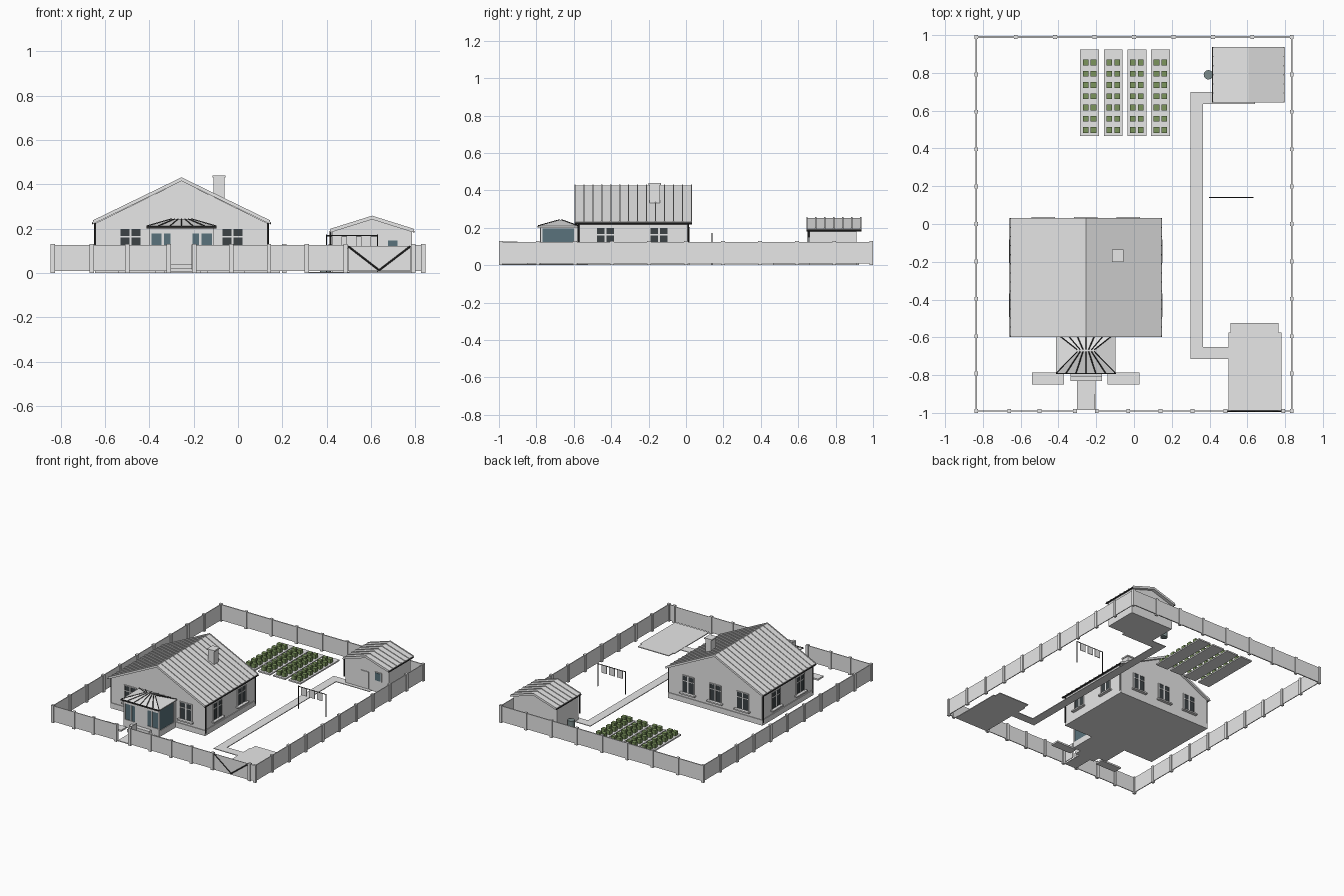
import bpy, bmesh, math
from mathutils import Vector

if "Cube" in bpy.data.objects:
    bpy.data.objects.remove(bpy.data.objects["Cube"])


def material(name, r, g, b):
    m = bpy.data.materials.new(name)
    m.diffuse_color = (r, g, b, 1)
    m.use_nodes = True
    m.node_tree.nodes["Principled BSDF"].inputs["Base Color"].default_value = m.diffuse_color
    return m


GREY = material("light_grey", 0.8, 0.8, 0.8)
BLACK = material("black_metal", 0.03, 0.03, 0.03)
PANE = material("dark_pane", 0.045, 0.055, 0.06)
GLASS = material("blue_glass", 0.10, 0.17, 0.20)
GREEN = material("leaf_green", 0.20, 0.30, 0.11)
TEAL = material("barrel_grey", 0.20, 0.26, 0.26)


def finish(name, bm, mat):
    bmesh.ops.recalc_face_normals(bm, faces=bm.faces)
    mesh = bpy.data.meshes.new(name)
    bm.to_mesh(mesh)
    bm.free()
    mesh.materials.append(mat)
    ob = bpy.data.objects.new(name, mesh)
    bpy.context.collection.objects.link(ob)
    return ob


def boxes(name, items, mat):
    """One object from boxes given as (x0, x1, y0, y1, z0, z1)."""
    bm = bmesh.new()
    for x0, x1, y0, y1, z0, z1 in items:
        for v in bmesh.ops.create_cube(bm, size=1)["verts"]:
            v.co = Vector((x0 + (v.co.x + .5) * (x1 - x0),
                           y0 + (v.co.y + .5) * (y1 - y0),
                           z0 + (v.co.z + .5) * (z1 - z0)))
    return finish(name, bm, mat)


def prisms(name, profile, spans, mat):
    """Extrude an xz profile over each (y0, y1) span."""
    bm = bmesh.new()
    for y0, y1 in spans:
        f = bm.faces.new([bm.verts.new((x, y0, z)) for x, z in profile])
        out = bmesh.ops.extrude_face_region(bm, geom=[f])["geom"]
        for v in out:
            if isinstance(v, bmesh.types.BMVert):
                v.co.y = y1
    return finish(name, bm, mat)


def bars(name, pairs, r, mat, sides=6):
    """Round bars between pairs of points."""
    bm = bmesh.new()
    for a, b in pairs:
        a, b = Vector(a), Vector(b)
        d = b - a
        vs = bmesh.ops.create_cone(bm, cap_ends=True, segments=sides, radius1=r,
                                   radius2=r, depth=d.length)["verts"]
        q = d.to_track_quat('Z', 'Y')
        for v in vs:
            v.co = q @ v.co + (a + b) / 2
    return finish(name, bm, mat)


def gable_roof(name, cx, half, eave, ridge, y0, y1, count):
    """Pitched roof slab with standing ribs and gutters."""
    def chevron(lo, hi):
        return [(cx - half, eave + lo), (cx - half, eave + hi), (cx, ridge + hi),
                (cx + half, eave + hi), (cx + half, eave + lo), (cx, ridge + lo)]
    prisms(name, chevron(-.012, 0), [(y0, y1)], GREY)
    step = (y1 - y0 - .006) / count
    prisms(name + "_ribs", chevron(-.001, .005),
           [(y0 + i * step, y0 + i * step + .006) for i in range(count + 1)], GREY)
    bars(name + "_gutters", [((cx + s * half, y0, eave - .008), (cx + s * half, y1, eave - .008))
                             for s in (-1, 1)], .005, BLACK)


# house
boxes("foundation", [(-.645, .135, -.58, .02, 0, .04)], GREY)
prisms("house_walls", [(-.64, .03), (.13, .03), (.13, .225), (-.255, .414), (-.64, .225)],
       [(-.575, .015)], GREY)
gable_roof("house_roof", -.255, .4, .232, .426, -.597, .032, 13)
bars("house_downpipes", [((x, y, .02), (x, y, .225)) for x in (-.646, .136)
                         for y in (-.575, .012)], .005, BLACK)
boxes("chimney", [(-.11, -.062, -.195, -.14, .3, .43),
                  (-.116, -.056, -.2, -.135, .43, .44)], GREY)


def wall_box(side, u0, u1, d0, d1, z0, z1):
    """Box on a house wall: u runs along the wall, d points outwards."""
    return {"front": (u0, u1, -.575 - d1, -.575 - d0, z0, z1),
            "back": (u0, u1, .015 + d0, .015 + d1, z0, z1),
            "right": (.13 + d0, .13 + d1, u0, u1, z0, z1),
            "left": (-.64 - d1, -.64 - d0, u0, u1, z0, z1)}[side]


# house windows
spots = [("front", -.485), ("front", -.025), ("right", -.43), ("right", -.145),
         ("left", -.43), ("left", -.145)] + [("back", x) for x in (-.48, -.255, -.03)]
panes, frames, sills = [], [], []
for side, u in spots:
    panes.append(wall_box(side, u - .046, u + .046, 0, .003, .078, .2))
    for a, b, lo, hi in [(-.05, -.045, .075, .203), (.045, .05, .075, .203),
                         (-.005, .005, .078, .2), (-.046, .046, .16, .166),
                         (-.05, .05, .199, .204)]:
        frames.append(wall_box(side, u + a, u + b, 0, .006, lo, hi))
    sills.append(wall_box(side, u - .062, u + .062, 0, .022, .065, .075))
boxes("window_panes", panes, PANE)
boxes("window_frames", frames, GREY)
boxes("window_sills", sills, GREY)

# veranda
boxes("veranda_base", [(-.4, -.108, -.777, -.57, 0, .045)], GREY)
boxes("veranda_glass", [(-.396, -.112, -.772, -.575, .045, .2)], GLASS)
boxes("veranda_frame",
      [(x, x + .01, -.777, -.767, .045, .205) for x in (-.4, -.345, -.305, -.215, -.175, -.118)]
      + [(-.4, -.108, -.777, -.767, .178, .205), (-.4, -.108, -.777, -.767, .045, .06)]
      + [(x, x + .006, -.77, -.575, .197, .205) for x in (-.4, -.114)]
      + [(x, x + .006, -.6, -.575, .045, .205) for x in (-.4, -.114)], GREY)
boxes("veranda_door", [(-.295, -.215, -.78, -.765, .045, .2)], GREY)
low = [(-.412, -.79), (-.098, -.79), (-.098, -.577), (-.412, -.577)]
high = [(-.3, -.675), (-.21, -.675), (-.21, -.665), (-.3, -.665)]
bm = bmesh.new()
rings = [[bm.verts.new((x, y, z)) for x, y in ring]
         for ring, z in ((low, .203), (low, .21), (high, .243))]
for a, b in zip(rings, rings[1:]):
    for i in range(4):
        bm.faces.new((a[i], a[(i + 1) % 4], b[(i + 1) % 4], b[i]))
bm.faces.new(rings[0])
bm.faces.new(rings[2])
finish("veranda_roof", bm, GREY)
ribs = []
for t in [i / 6 for i in range(7)]:
    ribs += [((-.412 + .314 * t, y, .211), (-.3 + .09 * t, yt, .243))
             for y, yt in ((-.79, -.675), (-.577, -.665))]
bars("veranda_roof_ribs", ribs, .003, BLACK, 4)
boxes("veranda_eave", [(-.414, -.096, -.793, -.788, .201, .211)], BLACK)

# entrance steps, path and flower beds
boxes("entrance_steps", [(-.335, -.17, -.808, -.775, 0, .04),
                         (-.335, -.17, -.832, -.806, 0, .02)], GREY)
boxes("front_path", [(-.302, -.205, -.985, -.83, 0, .006)], GREY)
boxes("flower_beds", [(-.54, -.37, -.85, -.785, 0, .012), (-.14, .03, -.85, -.785, 0, .012)], GREY)

# driveway and yard path
boxes("driveway", [(.5, .78, -.985, -.575, 0, .006), (.51, .765, -.575, -.525, 0, .006)], GREY)
boxes("yard_path", [(.3, .365, -.715, .7, 0, .005), (.365, .5, -.715, -.65, 0, .005),
                    (.365, .64, .635, .7, 0, .005)], GREY)

# perimeter fence
FX, FY = .835, .99
posts = [(s * FX, -FY + i * .198) for s in (-1, 1) for i in range(11)]
posts += [(-FX + i * FX / 4, FY) for i in range(1, 8)]
posts += [(x, -FY) for x in (-.66, -.5, -.312, -.197, -.03, .14, .31, .485, .79)]
boxes("fence_posts", [(x - .01, x + .01, y - .01, y + .01, 0, .13) for x, y in posts], GREY)
boxes("fence_panels",
      [(s * FX - .003, s * FX + .003, -FY, FY, .008, .125) for s in (-1, 1)]
      + [(-FX, FX, FY - .004, FY + .004, .008, .125)]
      + [(a, b, -FY - .003, -FY + .003, .008, .125)
         for a, b in ((-FX, -.312), (-.197, .485), (.79, FX))], GREY)

# gates
boxes("garden_gate", [(-.209, -.204, -.98, -.9, .015, .128)], GREY)
boxes("drive_gate", [(.497, .778, -.99, -.986, .008, .122)], GREY)
bars("drive_gate_braces", [((.497, -.991, .12), (.637, -.991, .012)),
                           ((.637, -.991, .012), (.778, -.991, .12))], .004, BLACK)

# vegetable beds and plants
beds = [-.235 + .125 * i for i in range(4)]
boxes("garden_beds", [(x - .05, x + .05, .465, .925, 0, .01) for x in beds], GREY)
boxes("plants", [(x + d - .015, x + d + .015, y - .015, y + .015, .01, .04)
                 for x in beds for d in (-.021, .021)
                 for y in [.498 + .0595 * i for i in range(7)]], GREEN)

# shed
prisms("shed_walls", [(.425, 0), (.785, 0), (.785, .188), (.605, .244), (.425, .188)],
       [(.66, .912)], GREY)
gable_roof("shed_roof", .605, .188, .194, .253, .643, .937, 6)
boxes("shed_door", [(.555, .62, .654, .66, .008, .135)], GREY)
boxes("shed_window_frame", [(.67, .725, .655, .66, .085, .152)], GREY)
boxes("shed_window", [(.676, .719, .652, .656, .091, .147)], GLASS)
bars("shed_downpipe", [((.417, .655, .05), (.417, .655, .19))], .005, BLACK)
barrel = bars("water_barrel", [((.394, .79, 0), (.394, .79, .06))], .025, TEAL, 16)
for p in barrel.data.polygons:
    p.use_smooth = len(p.vertices) == 4
barrel.data.set_sharp_from_angle(angle=math.radians(40))

# clothesline
bars("clothesline", [((.4, .14, 0), (.4, .14, .172)), ((.63, .14, 0), (.63, .14, .172)),
                     ((.4, .14, .168), (.63, .14, .168))], .003, BLACK)
boxes("laundry", [(x, x + .045, .138, .142, .11, .166) for x in (.425, .49, .555)], GREY)
